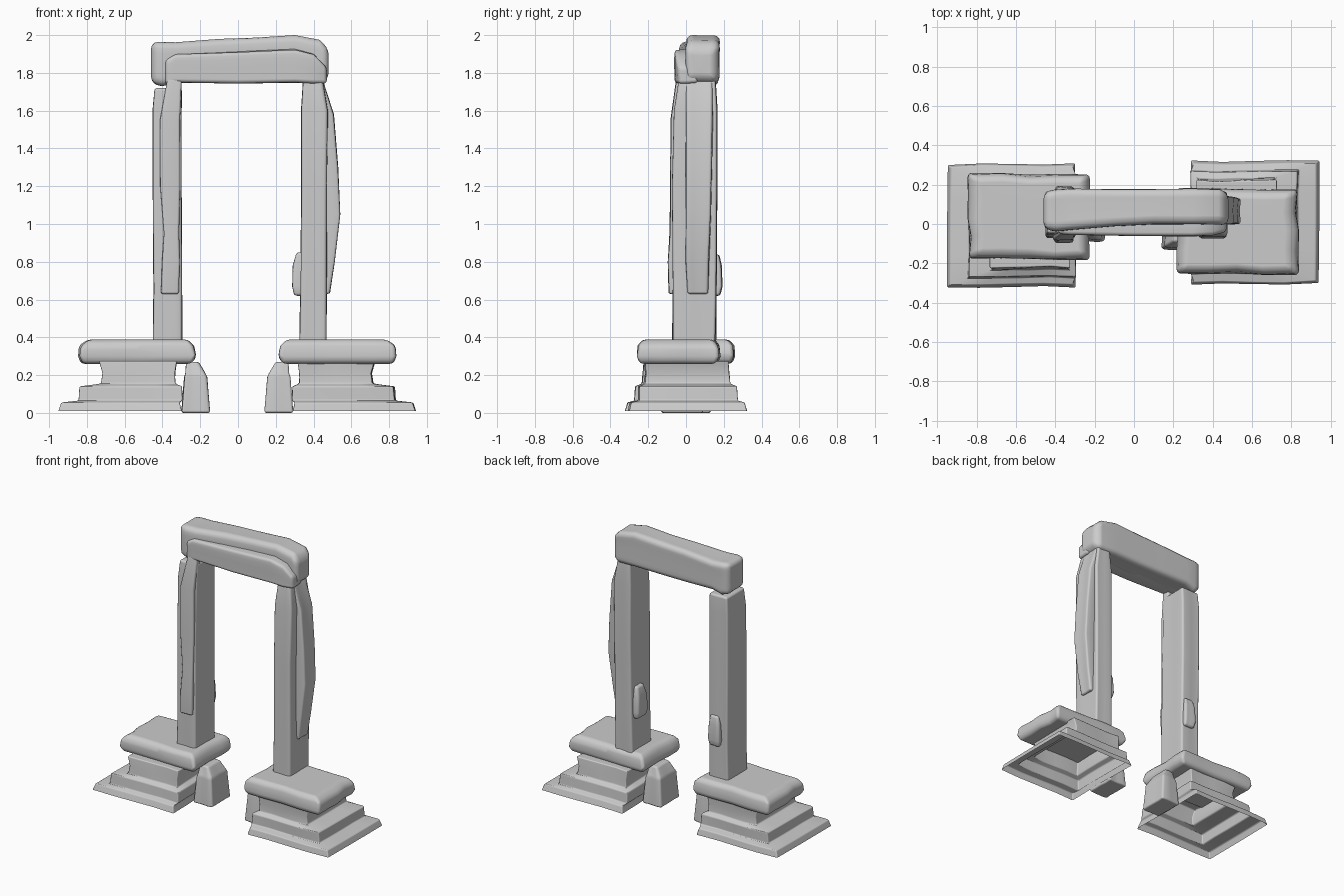
import bpy, bmesh, math, random
from mathutils import Vector

random.seed(4)
N = 4  # points per side of each stone outline


def stone(name, rings, bevel=0.02, wob=0.004, along_x=False, open_start=False):
    """Loft wobbly rectangles (t, a0, a1, b0, b1) along z (or x) into a worn stone."""
    bm = bmesh.new()
    loops = []
    noise = [(random.uniform(-wob, wob), random.uniform(-wob, wob)) for _ in range(4 * N)]
    for t, a0, a1, b0, b1 in rings:
        corners = [(a0, b0), (a1, b0), (a1, b1), (a0, b1)]
        loop = []
        for s in range(4):
            p, q = corners[s], corners[(s + 1) % 4]
            for i in range(N):
                f = i / N
                na, nb = noise[s * N + i]
                a = p[0] + (q[0] - p[0]) * f + na + random.uniform(-wob, wob) * 0.4
                b = p[1] + (q[1] - p[1]) * f + nb + random.uniform(-wob, wob) * 0.4
                loop.append(bm.verts.new((t, a, b) if along_x else (a, b, t)))
        loops.append(loop)
    n = 4 * N
    for lo, hi in zip(loops, loops[1:]):
        for i in range(n):
            j = (i + 1) % n
            bm.faces.new((lo[i], lo[j], hi[j], hi[i]))
    if not open_start:
        bm.faces.new(loops[0][::-1])
    bm.faces.new(loops[-1])
    bmesh.ops.recalc_face_normals(bm, faces=bm.faces)
    me = bpy.data.meshes.new(name)
    bm.to_mesh(me)
    bm.free()
    for p in me.polygons:
        p.use_smooth = True
    ob = bpy.data.objects.new(name, me)
    bpy.context.collection.objects.link(ob)
    bv = ob.modifiers.new("worn_edges", 'BEVEL')
    bv.width, bv.segments = bevel, 3
    bv.limit_method, bv.angle_limit = 'ANGLE', math.radians(35)
    ob.modifiers.new("normals", 'WEIGHTED_NORMAL')
    return ob


# Left base: stepped shell open underneath, top slab, side block
base = [
    stone("left_base_steps", [
        (0.01, -0.95, -0.30, -0.32, 0.305),
        (0.055, -0.935, -0.31, -0.305, 0.295),
        (0.065, -0.84, -0.295, -0.27, 0.25),
        (0.14, -0.835, -0.30, -0.265, 0.25),
        (0.155, -0.725, -0.335, -0.23, 0.22),
        (0.21, -0.715, -0.335, -0.225, 0.215),
        (0.275, -0.735, -0.325, -0.22, 0.22)], 0.012, 0.005, open_start=True),
    stone("left_base_slab", [
        (0.26, -0.825, -0.25, -0.165, 0.24),
        (0.30, -0.84, -0.225, -0.18, 0.255),
        (0.355, -0.835, -0.24, -0.175, 0.25),
        (0.388, -0.79, -0.27, -0.15, 0.225)], 0.02, 0.008),
    stone("left_base_block", [
        (0.0, -0.30, -0.15, -0.09, 0.13),
        (0.19, -0.285, -0.165, -0.08, 0.12),
        (0.21, -0.28, -0.175, -0.07, 0.11),
        (0.27, -0.275, -0.21, -0.05, 0.09)], 0.018, 0.004),
]

# Right base: the left one turned half a turn
for ob in base:
    cp = ob.copy()
    cp.name = ob.name.replace("left", "right")
    cp.rotation_euler.z = math.pi
    cp.location.x = -0.008
    bpy.context.collection.objects.link(cp)

# Left post with front strip and back lump
stone("left_post", [
    (0.36, -0.45, -0.297, -0.07, 0.16),
    (0.65, -0.445, -0.297, -0.07, 0.16),
    (1.2, -0.45, -0.30, -0.065, 0.165),
    (1.6, -0.45, -0.30, -0.055, 0.165),
    (1.72, -0.44, -0.30, -0.045, 0.16)], 0.015, 0.003)
stone("left_front_strip", [
    (0.63, -0.405, -0.315, -0.09, 0.0),
    (0.80, -0.40, -0.31, -0.095, 0.0),
    (0.95, -0.39, -0.315, -0.085, 0.0),
    (1.2, -0.41, -0.31, -0.082, 0.0),
    (1.55, -0.41, -0.31, -0.08, 0.0),
    (1.77, -0.37, -0.30, -0.05, 0.0)], 0.018, 0.003)
stone("left_back_lump", [
    (0.62, -0.39, -0.31, 0.10, 0.18),
    (0.67, -0.40, -0.305, 0.10, 0.192),
    (0.78, -0.395, -0.31, 0.10, 0.188),
    (0.84, -0.38, -0.315, 0.10, 0.175)], 0.014, 0.002)

# Right post with bulging outer strip and inner lump
stone("right_post", [
    (0.36, 0.325, 0.468, -0.07, 0.155),
    (0.65, 0.33, 0.468, -0.07, 0.16),
    (1.2, 0.335, 0.47, -0.075, 0.165),
    (1.6, 0.335, 0.475, -0.065, 0.165),
    (1.78, 0.345, 0.445, -0.035, 0.155)], 0.015, 0.003)
stone("right_outer_strip", [
    (0.63, 0.42, 0.485, 0.01, 0.115),
    (0.80, 0.42, 0.51, 0.0, 0.12),
    (1.05, 0.42, 0.54, 0.0, 0.13),
    (1.3, 0.42, 0.528, 0.0, 0.135),
    (1.58, 0.42, 0.505, 0.0, 0.14),
    (1.77, 0.38, 0.445, 0.0, 0.14)], 0.018, 0.003)
stone("right_inner_lump", [
    (0.62, 0.30, 0.38, 0.03, 0.13),
    (0.67, 0.288, 0.38, 0.02, 0.14),
    (0.78, 0.292, 0.38, 0.03, 0.135),
    (0.85, 0.312, 0.38, 0.04, 0.12)], 0.014, 0.002)

# Lintel body and its lower front lip
stone("lintel", [
    (-0.46, -0.025, 0.165, 1.745, 1.965),
    (-0.40, -0.035, 0.175, 1.73, 1.965),
    (-0.33, -0.03, 0.18, 1.75, 1.962),
    (-0.10, -0.01, 0.178, 1.747, 1.98),
    (0.10, 0.0, 0.178, 1.747, 1.988),
    (0.30, 0.0, 0.18, 1.75, 2.0),
    (0.43, 0.0, 0.178, 1.745, 1.975),
    (0.48, -0.005, 0.16, 1.765, 1.93)], 0.035, 0.003, along_x=True)
stone("lintel_front_lip", [
    (-0.385, -0.05, 0.06, 1.74, 1.87),
    (-0.33, -0.055, 0.06, 1.75, 1.90),
    (0.0, -0.06, 0.06, 1.745, 1.912),
    (0.30, -0.062, 0.06, 1.75, 1.925),
    (0.40, -0.058, 0.06, 1.745, 1.90),
    (0.47, -0.04, 0.06, 1.745, 1.83)], 0.028, 0.003, along_x=True)
